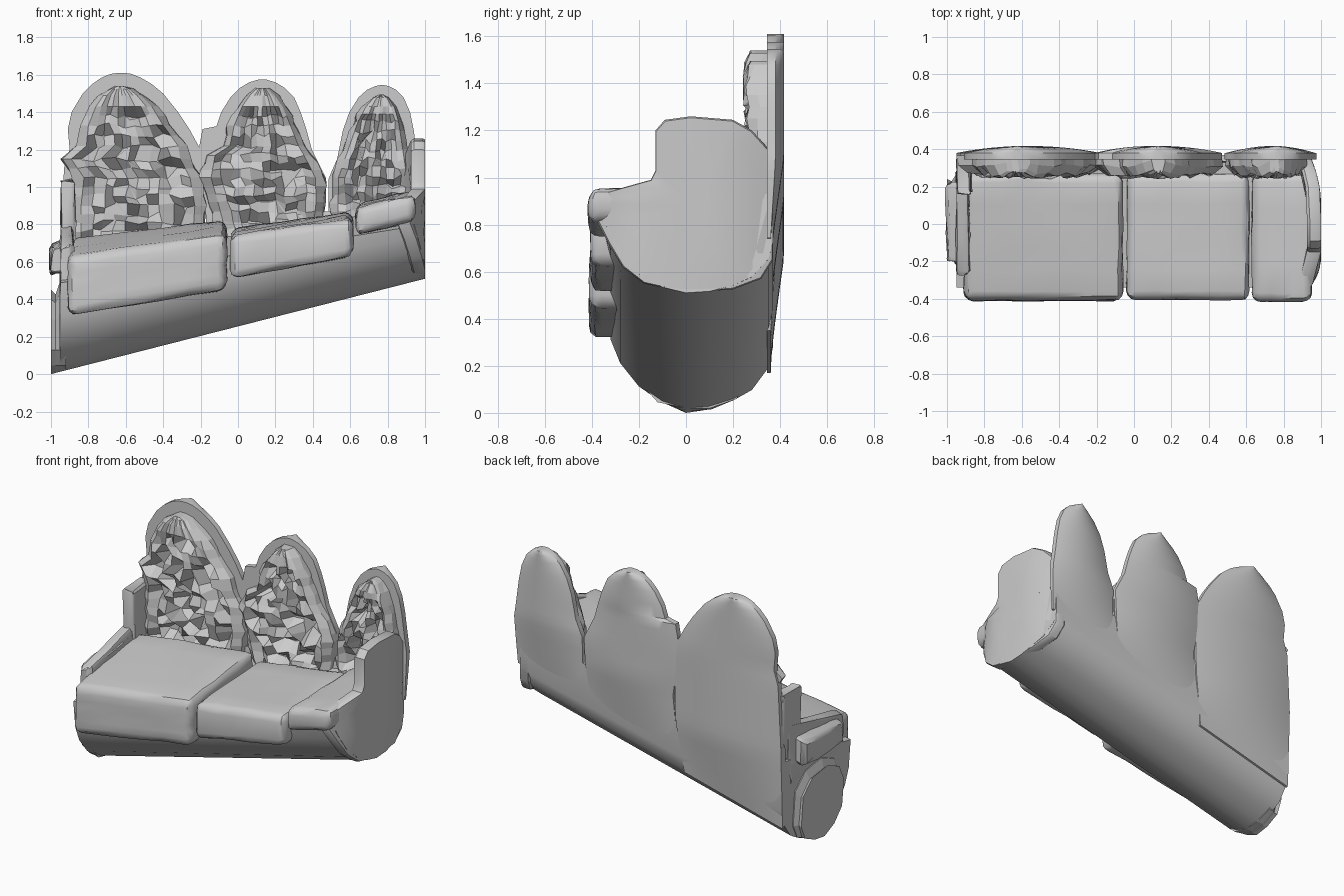
import bpy, bmesh, math, random
from mathutils import Vector

random.seed(7)


def finish(name, bm, smooth=False):
    bmesh.ops.recalc_face_normals(bm, faces=bm.faces)
    me = bpy.data.meshes.new(name)
    bm.to_mesh(me)
    bm.free()
    ob = bpy.data.objects.new(name, me)
    bpy.context.collection.objects.link(ob)
    if smooth:
        bpy.ops.object.select_all(action='DESELECT')
        ob.select_set(True)
        bpy.context.view_layer.objects.active = ob
        bpy.ops.object.shade_smooth_by_angle(angle=math.radians(35))
    return ob


def loft(name, rings, smooth=False):
    bm = bmesh.new()
    loops = [[bm.verts.new(p) for p in r] for r in rings]
    n = len(loops[0])
    for a, b in zip(loops, loops[1:]):
        for i in range(n):
            j = (i + 1) % n
            bm.faces.new((a[i], a[j], b[j], b[i]))
    bm.faces.new(loops[0])
    bm.faces.new(loops[-1])
    return finish(name, bm, smooth)


def resample(rows, n):
    out = []
    for a, b in zip(rows, rows[1:]):
        k = max(1, round(n * (b[0] - a[0])))
        for i in range(k):
            out.append([p + (q - p) * i / k for p, q in zip(a, b)])
    return out + [list(rows[-1])]


# rounded plan outline of the right end
def end_x(y):
    return 1 - 0.06 * (max(0, y - 0.1) / 0.27) ** 2 - 0.09 * (max(0, -y - 0.18) / 0.2) ** 2


# arched upright body: rows give (z, left, right); lower edge follows the base slope
def back_plate(name, rows):
    rings, z0 = [], rows[0][0]
    us = [i / 8 - 1 for i in range(17)]
    for z, l, r in resample(rows, 16):
        c, h = (l + r) / 2, (r - l) / 2
        grow = min(1, (z - z0) / 0.4)
        tilt = 0.255 * h * (1 - grow)
        front = [(c + h * u, 0.345, z + tilt * u) for u in us]
        back = [(c + h * u, 0.36 + 0.02 * grow + 0.037 * grow * (1 - u * u), z + tilt * u)
                for u in reversed(us)]
        rings.append(front + back)
    loft(name, rings, True)


# padded cushion with a lumpy raised rim and a deep, rough tufted field
def tufted_pad(name, rows):
    rings, n = [], 12
    us = [2 * i / n - 1 for i in range(n + 1)]
    top = rows[-1][0]
    for z, l, r in resample(rows, 21):
        c, h = (l + r) / 2, (r - l) / 2
        front = []
        cap = 0.03 * max(0, 1 - (top - z) / 0.06)
        for u in us:
            y = 0.24 + 0.06 * abs(u) ** 8 + cap + random.uniform(0, 0.02)
            x, zz = c + h * u, z
            if abs(u) < 0.72 and z < top - 0.13:
                y += random.choice((0, 0.015, 0.04, 0.1))
                x += random.uniform(-0.5, 0.5) * h / n
                zz += random.uniform(-0.017, 0.017)
            elif abs(u) == 1:
                x += random.uniform(-0.015, 0.015)
            front.append((x, y, zz))
        rings.append(front + [(c + h * u, 0.365, z) for u in reversed(us)])
    loft(name, rings)


# base: rounded keel section, sheared up to the right
KEEL = [(0.37, 0.27), (0.35, 0.18), (0.28, 0.085), (0.2, 0.04), (0.1, 0.008), (0, 0),
        (-0.1, 0.03), (-0.2, 0.1), (-0.28, 0.2), (-0.32, 0.3)]
base = []
for i in range(14):
    x = -0.95 + 1.95 * i / 13
    t = (x + 1) / 2
    top = 0.5 + 0.32 * t
    back = top + 0.2 - 0.09 * t
    ring = [(y, z * (1 - 0.2 * t) + 0.51 * t) for y, z in KEEL]
    ring += [(-0.34, top - 0.02), (0.25, top + 0.08), (0.33, top + 0.09),
             (0.335, back), (0.37, back)]
    base.append([(min(x, end_x(y)), y, z) for y, z in ring])
loft("base", base, True)

# left end: rough collar around a smaller arched end panel
ARCH = [(0.2, 0.06), (0.1, 0.015), (0, 0), (-0.1, 0.045), (-0.18, 0.13), (-0.2, 0.3),
        (-0.15, 0.4), (-0.03, 0.45), (0.12, 0.43), (0.22, 0.34), (0.24, 0.15)]
collar = []
for x, s in ((-0.92, 1.1), (-0.955, 1.08), (-0.975, 0.95), (-1.0, 1.0)):
    j = 0.012 if s < 1 or s > 1.09 else 0
    collar.append([(x, y * s + random.uniform(-j, j),
                    max(z * (s if z > 0.2 else 1), (x + 1) * 0.255)) for y, z in ARCH])
loft("left_end_panel", collar)


# six-sided block with independent sloped edges, softened
def block(name, xs, ys, bottom, front_top, back_top, width, seg=2, cuts=0, rough=0):
    bm = bmesh.new()
    x0, x1 = xs
    y0, y1 = ys
    c = [(x0, y0, bottom[0]), (x1, y0, bottom[1]), (x1, y1, bottom[1]), (x0, y1, bottom[0]),
         (x0, y0, front_top[0]), (x1, y0, front_top[1]),
         (x1, y1, back_top[1]), (x0, y1, back_top[0])]
    v = [bm.verts.new(p) for p in c]
    for f in ((0, 1, 2, 3), (4, 5, 6, 7), (0, 1, 5, 4), (1, 2, 6, 5), (2, 3, 7, 6), (3, 0, 4, 7)):
        bm.faces.new([v[i] for i in f])
    bmesh.ops.recalc_face_normals(bm, faces=bm.faces)
    bmesh.ops.bevel(bm, geom=list(bm.edges), offset=width, segments=seg, profile=0.5,
                    affect='EDGES')
    if cuts:
        bmesh.ops.subdivide_edges(bm, edges=[e for e in bm.edges if e.calc_length() > 0.2],
                                  cuts=cuts, use_grid_fill=True)
    for w in bm.verts:
        w.co += Vector([random.uniform(-rough, rough) for _ in range(3)])
    finish(name, bm, True)


# seat cushions
block("seat_cushion_left", (-0.91, -0.06), (-0.41, 0.27), (0.31, 0.45), (0.63, 0.75),
      (0.73, 0.83), 0.05, 3, 4, 0.004)
block("seat_cushion_middle", (-0.04, 0.615), (-0.405, 0.27), (0.51, 0.63), (0.74, 0.83),
      (0.78, 0.87), 0.045, 3, 4, 0.004)
block("seat_cushion_right", (0.63, 0.95), (-0.415, 0.27), (0.74, 0.82), (0.89, 0.96),
      (0.91, 0.99), 0.045, 3, 3, 0.004)

# left arm: low ledge, sloping rail and rear post
block("left_arm_ledge", (-1.0, -0.88), (-0.2, 0.22), (0.53, 0.56), (0.66, 0.71),
      (0.70, 0.76), 0.02, 2, 2, 0.01)
block("left_arm_rail", (-0.95, -0.88), (-0.27, 0.3), (0.42, 0.42), (0.68, 0.70),
      (0.82, 0.82), 0.02, 2, 2, 0.006)
block("left_arm_post", (-0.945, -0.87), (0.16, 0.36), (0.6, 0.6), (1.03, 1.03),
      (1.04, 1.04), 0.015, 2, 1, 0.008)

# right arm: stepped end panel with a rounded plan
ARM = [(0.37, 0.65), (0.32, 0.57), (0.2, 0.525), (0.0, 0.51), (-0.18, 0.55), (-0.27, 0.62),
       (-0.33, 0.72), (-0.385, 0.83), (-0.38, 0.9), (-0.33, 0.94), (-0.15, 0.99), (-0.13, 1.03),
       (-0.13, 1.2), (-0.09, 1.245), (0.02, 1.26), (0.2, 1.245), (0.28, 1.2), (0.37, 1.1)]
arm = []
for s, inset in ((0.3, 0.075), (0.97, 0.075), (1, 0.06), (1, 0.012), (0.985, 0), (0.75, 0),
                 (0.5, 0), (0.25, 0)):
    pts = [(0.05 + (y - 0.05) * s, 0.86 + (z - 0.86) * s) for y, z in ARM]
    arm.append([(end_x(y) - inset, y, z) for y, z in pts])
loft("right_arm", arm, True)

# rear arches
back_plate("back_plate_left", [
    (0.26, -0.95, -0.24), (0.7, -0.95, -0.19), (1.1, -0.93, -0.18), (1.2, -0.9, -0.2),
    (1.31, -0.91, -0.26), (1.4, -0.89, -0.32), (1.5, -0.83, -0.4), (1.55, -0.78, -0.46),
    (1.585, -0.73, -0.52), (1.605, -0.68, -0.57), (1.61, -0.645, -0.605)])
back_plate("back_plate_middle", [
    (0.5, -0.2, 0.42), (0.85, -0.17, 0.46), (1.05, -0.21, 0.47), (1.2, -0.21, 0.395),
    (1.31, -0.19, 0.365), (1.325, -0.115, 0.36), (1.4, -0.09, 0.335), (1.48, -0.04, 0.3),
    (1.53, 0.01, 0.25), (1.56, 0.06, 0.2), (1.575, 0.11, 0.15)])
back_plate("back_plate_right", [
    (0.68, 0.46, 0.96), (0.9, 0.485, 0.97), (1.05, 0.485, 0.975), (1.15, 0.53, 0.96),
    (1.3, 0.56, 0.94), (1.4, 0.595, 0.92), (1.48, 0.645, 0.885), (1.52, 0.69, 0.845),
    (1.54, 0.735, 0.805), (1.545, 0.76, 0.78)])

# tufted back cushions
tufted_pad("back_cushion_left", [
    (0.62, -0.9, -0.19), (0.9, -0.9, -0.17), (1.05, -0.88, -0.2), (1.15, -0.95, -0.25),
    (1.22, -0.86, -0.27), (1.33, -0.84, -0.36), (1.43, -0.79, -0.43), (1.49, -0.74, -0.5),
    (1.525, -0.69, -0.56), (1.54, -0.65, -0.61)])
tufted_pad("back_cushion_middle", [
    (0.72, -0.1, 0.44), (0.92, -0.16, 0.47), (1.05, -0.2, 0.47), (1.17, -0.17, 0.4),
    (1.22, -0.08, 0.36), (1.33, -0.05, 0.31), (1.43, 0.0, 0.26), (1.49, 0.05, 0.21),
    (1.53, 0.1, 0.16)])
tufted_pad("back_cushion_right", [
    (0.82, 0.5, 0.92), (1.05, 0.5, 0.94), (1.2, 0.56, 0.91), (1.35, 0.62, 0.88),
    (1.43, 0.67, 0.85), (1.48, 0.72, 0.81), (1.495, 0.75, 0.78)])
